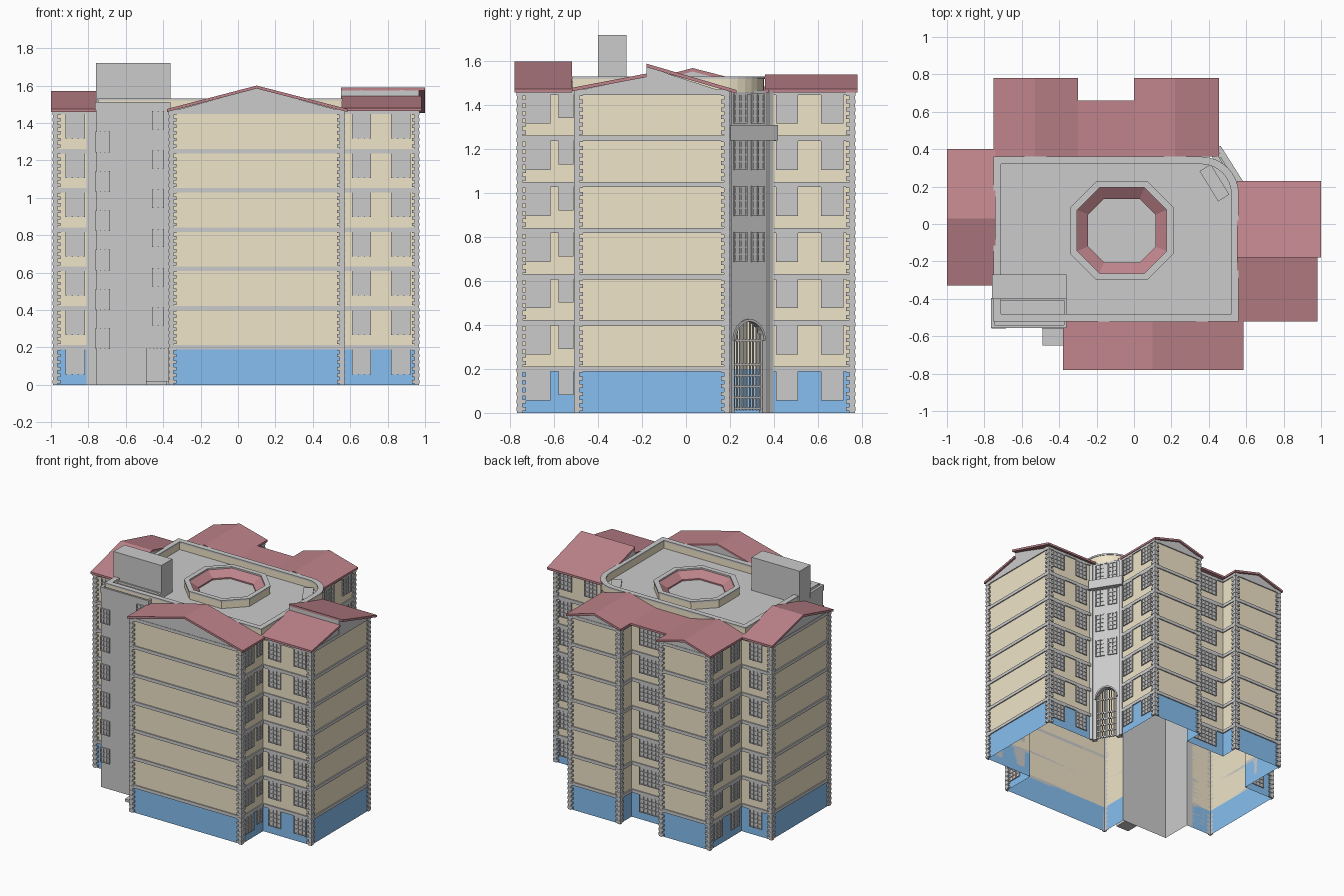
import bpy, bmesh, math
from mathutils import Matrix, Vector

if "Cube" in bpy.data.objects:
    bpy.data.objects.remove(bpy.data.objects["Cube"])

BEIGE, BLUE, RED = (0.87, 0.78, 0.58, 1), (0.24, 0.52, 0.87, 1), (0.52, 0.23, 0.26, 1)
mats = {}

def material(name, col):
    if name not in mats:
        mats[name] = bpy.data.materials.new(name)
        mats[name].diffuse_color = col
    return mats[name]

PAINT = {'beige': BEIGE, 'blue': BLUE, 'red': RED}
I = Matrix.Identity(4)

class Part:
    """Collects boxes, prisms and quads into one named object."""
    def __init__(self, name, paint=None):
        self.name, self.paint, self.bm = name, paint, bmesh.new()

    def quad(self, pts):
        self.bm.faces.new([self.bm.verts.new(p) for p in pts])

    def box(self, x0, x1, y0, y1, z0, z1, M=I):
        self.prism([(x0, z0), (x1, z0), (x1, z1), (x0, z1)], y0, y1, M)

    def prism(self, poly, t0, t1, M=I):
        # profile in x-z, extruded along local y
        a = [self.bm.verts.new(M @ Vector((u, t0, z))) for u, z in poly]
        b = [self.bm.verts.new(M @ Vector((u, t1, z))) for u, z in poly]
        n = len(poly)
        fs = [self.bm.faces.new(a), self.bm.faces.new(b[::-1])]
        fs += [self.bm.faces.new((a[i], b[i], b[(i+1) % n], a[(i+1) % n])) for i in range(n)]
        bmesh.ops.recalc_face_normals(self.bm, faces=fs)

    def ring(self, rings):
        # closed loop swept through a list of (outline, z) sections
        vs = [[self.bm.verts.new((x, y, z)) for x, y in o] for o, z in rings]
        n, fs = len(vs[0]), []
        for k in range(len(vs)):
            a, b = vs[k], vs[(k+1) % len(vs)]
            fs += [self.bm.faces.new((a[i], a[(i+1) % n], b[(i+1) % n], b[i])) for i in range(n)]
        bmesh.ops.recalc_face_normals(self.bm, faces=fs)

    def done(self):
        me = bpy.data.meshes.new(self.name)
        self.bm.to_mesh(me)
        self.bm.free()
        ob = bpy.data.objects.new(self.name, me)
        bpy.context.collection.objects.link(ob)
        if self.paint:
            me.materials.append(material(self.paint, PAINT[self.paint]))

TOP, FLOOR = 1.47, 0.21
# footprint, counter-clockwise: x, y, wall kind, windows (distance, width)
path = [
    (-.36, -.76, 'w', []), (.56, -.76, 'w', [(.086, .107), (.213, .062)]),
    (.56, -.50, 'w', [(.10, .095), (.31, .095)]), (.96, -.50, 'w', []),
    (.96, .19, 'w', [(.09, .095), (.30, .095)]), (.56, .19, 'door', []),
    (.44, .38, 'w', [(.08, .095), (.285, .095)]), (.44, .76, 'w', []),
    (.02, .76, 'w', []), (.02, .62, 'w', [(.17, .20)]),
    (-.32, .62, 'w', []), (-.32, .76, 'w', []),
    (-.73, .76, 'w', [(.095, .095), (.30, .095)]), (-.73, .38, 'w', [(.12, .095)]),
    (-.98, .38, 'w', []), (-.98, -.31, 'w', [(.11, .095)]),
    (-.81, -.31, 'g', []), (-.76, -.31, 'g', []), (-.76, -.55, 'tower', []),
    (-.36, -.55, 'w', [])]

lower, upper = Part('ground_floor_walls', 'blue'), Part('upper_walls', 'beige')
grey, bands, quoins = Part('stair_tower_walls'), Part('floor_bands'), Part('corner_quoins')
frames, panes = Part('window_frames'), Part('window_panes')

def window(M, u, w, z0, z1, cols, rows):
    a, b, t = u - w/2, u + w/2, .0035
    panes.box(a, b, 0, .003, z0, z1, M)
    for i in range(cols + 1):
        x = a + w*i/cols
        frames.box(x - t, x + t, 0, .009, z0 - t, z1 + t, M)
    for j in range(rows + 1):
        z = z0 + (z1 - z0)*j/rows
        frames.box(a - t, b + t, 0, .008, z - t, z + t, M)

def turn(i):
    a, b, c = [Vector(path[k % len(path)][:2]) for k in (i-1, i, i+1)]
    d, e = b - a, c - b
    return d.x*e.y - d.y*e.x

entry = None
for i, (x, y, kind, wins) in enumerate(path):
    p, q = Vector((x, y, 0)), Vector((*path[(i+1) % len(path)][:2], 0))
    d = (q - p).normalized()
    L, n = (q - p).length, Vector((d.y, -d.x, 0))
    M = Matrix.Translation(p) @ Matrix((d, n, (0, 0, 1))).transposed().to_4x4()

    def wall(part, z0, z1):
        part.quad([(p.x, p.y, z0), (q.x, q.y, z0), (q.x, q.y, z1), (p.x, p.y, z1)])
    if kind == 'w':
        wall(lower, 0, .2)
        wall(upper, .2, TOP)
        for k in range(7):
            z = .2 + FLOOR*k
            bands.box(0, L, 0, .008, z - .012, z + .012, M)
            for u, w in wins:
                h = .10 if w < .07 else .125
                window(M, u, w, z - .015 - h, z - .015, max(2, round(w/.032)), 4)
        # toothed quoins on outward corners
        for j, s in ((i, 1), (i + 1, -1)):
            if turn(j) > 0:
                u0 = 0 if s > 0 else L
                def strip(w, z0, z1, t):
                    quoins.box(min(u0 - s*t, u0 + s*w), max(u0 - s*t, u0 + s*w), 0, t, z0, z1, M)
                strip(.016, 0, TOP, .009)
                for k in range(42):
                    strip(.031, .008 + .035*k, .026 + .035*k, .011)
    elif kind == 'door':
        entry = (M, L)
    else:
        wall(grey, 0, 1.51 if kind == 'tower' else TOP)
    if kind == 'tower':
        for k in range(6):
            window(M, .037, .07, .195 + FLOOR*k, .30 + FLOOR*k, 3, 3)
            window(M, .333, .056, .32 + FLOOR*k, .41 + FLOOR*k, 2, 3)
        window(M, .328, .115, .02, .19, 6, 4)

# arched corner entrance with grille, windows and beam
M, L = entry
c, r, spring = L/2, .075, .33
arch = [(c + r*math.cos(t*math.pi/12), spring + r*1.15*math.sin(t*math.pi/12)) for t in range(13)]
ent = Part('entrance_wall')
ent.prism([(0, 0), (c - r, 0)] + arch[::-1] + [(c + r, 0), (L, 0), (L, TOP), (0, TOP)], -.03, 0, M)
ent.prism([(u, z) for u, z in arch] +
          [(c + (u - c)*1.13, spring + (z - spring)*1.13) for u, z in arch[::-1]], 0, .012, M)
ent.box(-.01, L + .02, 0, .04, 1.24, 1.31, M)
for u in (0, L):
    ent.box(u - .012, u + .012, 0, .015, 0, TOP, M)
ent.done()
grille = Part('entrance_grille')
for k in range(9):
    u = c + r*(k - 4)/4.3
    top = spring + 1.15*math.sqrt(r*r - (u - c)**2)
    grille.box(u - .003, u + .003, -.02, -.012, .01, top, M)
for z in (.02, .07, .12, .17, .22, spring):
    grille.box(c - r, c + r, -.021, -.011, z - .005, z + .005, M)
grille.done()
for k in range(4):
    for u in (.29*L, .71*L):
        window(M, u, .062, .69 + FLOOR*k, .82 + FLOOR*k, 2, 4)

for part in (lower, upper, grey, bands, quoins, frames, panes):
    part.done()

# pitched roofs: red sheet over grey gable fill
ROT = Matrix.Rotation(math.pi/2, 4, 'Z') @ Matrix.Scale(-1, 4, (0, 1, 0))  # profile along y, swept along x

def roof(name, pts, t0, t1, f0, f1, M=I, inset=(.02, .02)):
    sheet, fill = Part(name + '_sheet', 'red'), Part(name + '_gable')
    sheet.prism(pts + [(u, z - .016) for u, z in pts[::-1]], t0, t1, M)
    sheet.done()
    body = [(u, z - .014) for u, z in pts]
    body[0] = (pts[0][0] + inset[0], body[0][1])
    body[-1] = (pts[-1][0] - inset[1], body[-1][1])
    fill.prism([(body[0][0], 1.448)] + body + [(body[-1][0], 1.448)], f0, f1, M)
    fill.done()

roof('front_roof', [(-.38, 1.475), (.10, 1.60), (.585, 1.475)], -.78, -.52, -.765, -.52)
roof('left_roof', [(-.33, 1.475), (.03, 1.57), (.40, 1.475)], -1, -.74, -.985, -.74, ROT)
roof('right_low_roof', [(-.52, 1.48), (-.18, 1.545)], .55, .98, .55, .965, ROT, (.02, 0))
roof('right_high_roof', [(-.18, 1.59), (.23, 1.47)], .55, 1.0, .55, .968, ROT, (0, .04))
roof('back_left_roof', [(-.75, 1.475), (-.53, 1.54), (-.30, 1.48)], .36, .78, .36, .765)
roof('back_middle_roof', [(-.30, 1.48), (0, 1.48)], .36, .66, .36, .625, I, (0, 0))
roof('back_right_roof', [(0, 1.48), (.22, 1.54), (.455, 1.475)], .36, .78, .36, .765)

# flat roof with rounded corner and parapet
def outline(s):
    arc = [(.36 + (.20 - s)*math.cos(t*math.pi/16), .16 + (.20 - s)*math.sin(t*math.pi/16)) for t in range(9)]
    return [(-.75 + s, -.52 + s), (.56 - s, -.52 + s)] + arc + [(-.75 + s, .36 - s)]

slab = Part('flat_roof')
slab.prism(outline(.005), 1.45, 1.47, Matrix(((1, 0, 0, 0), (0, 0, 1, 0), (0, 1, 0, 0), (0, 0, 0, 1))))
slab.done()

def wall_ring(name, shape, s0, s1, z0, z1, paint=None):
    part = Part(name, paint)
    part.ring([(shape(s0), z0), (shape(s0), z1), (shape(s1), z1), (shape(s1), z0)])
    part.done()

wall_ring('parapet', outline, .004, .036, 1.46, 1.522, 'beige')
wall_ring('parapet_cap', outline, 0, .04, 1.52, 1.532)

# octagonal roof light
def octagon(s):
    w, h, k = .275 - s, .265 - s, .14 - .586*s
    cx, cy = -.065, -.035
    return [(cx + a, cy + b) for a, b in ((w, -h+k), (w, h-k), (w-k, h), (-w+k, h),
                                          (-w, h-k), (-w, -h+k), (-w+k, -h), (w-k, -h))]

wall_ring('octagon_curb', octagon, .004, .032, 1.465, 1.522, 'beige')
wall_ring('octagon_cap', octagon, 0, .036, 1.52, 1.532)
skirt = Part('octagon_inner_roof', 'red')
skirt.ring([(octagon(.034), 1.465), (octagon(.034), 1.522), (octagon(.095), 1.48), (octagon(.095), 1.465)])
skirt.done()

# stair tower top, machine room, entry step, corner roof hatch
tower = Part('stair_tower_top')
tower.box(-.76, -.36, -.55, -.40, 1.47, 1.495)
for b in ((-.765, -.36, -.555, -.54), (-.765, -.36, -.41, -.395), (-.765, -.745, -.555, -.395), (-.375, -.36, -.555, -.395)):
    tower.box(*b, 1.47, 1.512)
tower.done()
room = Part('machine_room')
room.box(-.76, -.36, -.40, -.27, 1.46, 1.72)
room.done()
step = Part('entry_step')
step.box(-.49, -.38, -.65, -.55, 0, .02)
step.done()
hatch = Part('corner_hatch')
hatch.box(-.095, .095, -.035, .035, 1.465, 1.485, Matrix.Translation((.43, .22, 0)) @ Matrix.Rotation(-1.02, 4, 'Z'))
hatch.done()

for m in bpy.data.materials:
    if m.users and not m.is_grease_pencil:
        m.use_nodes = True
        m.node_tree.nodes["Principled BSDF"].inputs["Base Color"].default_value = m.diffuse_color
